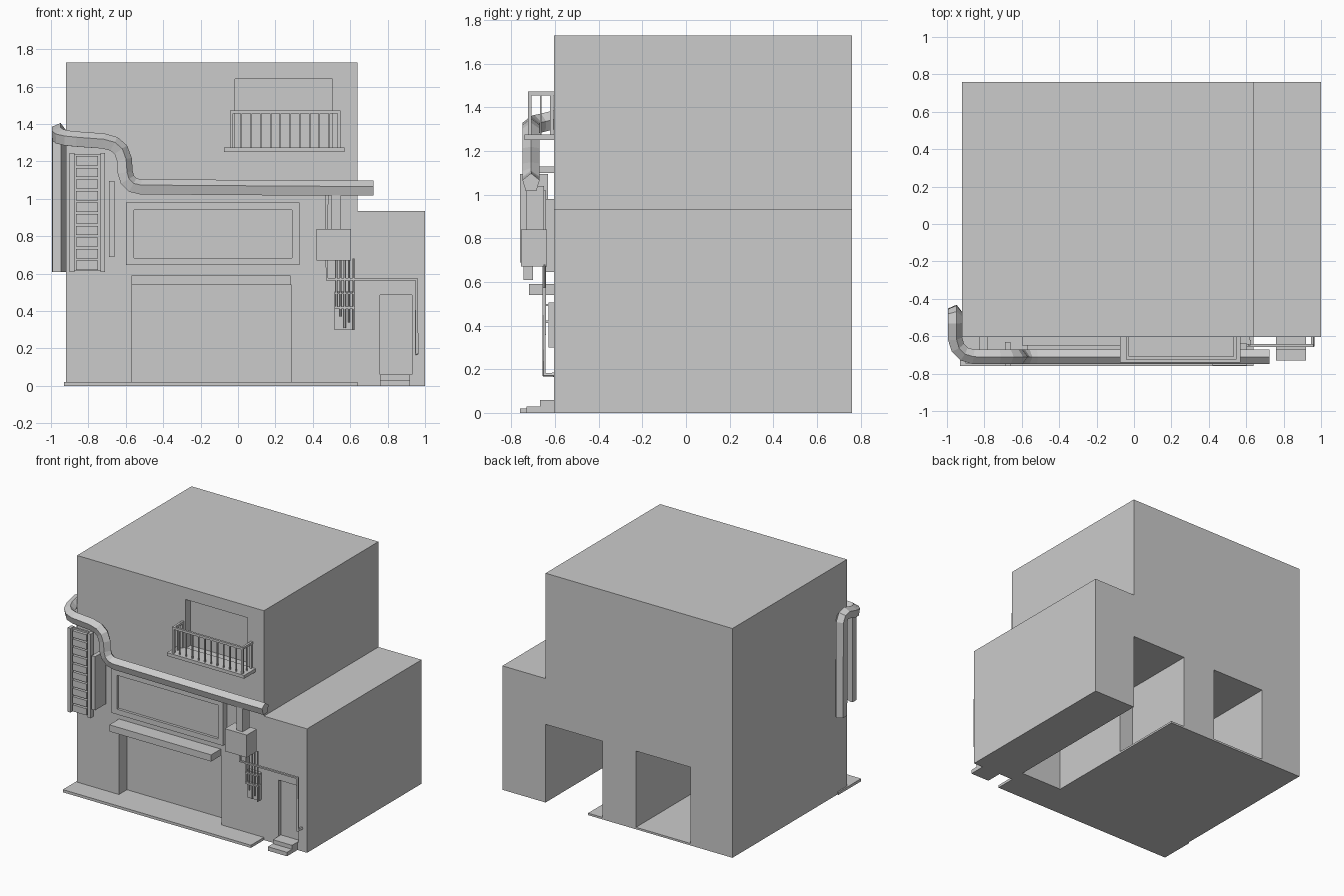
import bpy, bmesh, math
from mathutils import Vector

if "Cube" in bpy.data.objects:
    bpy.data.objects.remove(bpy.data.objects["Cube"])


def mesh_object(name, bm):
    bmesh.ops.recalc_face_normals(bm, faces=bm.faces[:])
    me = bpy.data.meshes.new(name)
    bm.to_mesh(me)
    bm.free()
    ob = bpy.data.objects.new(name, me)
    bpy.context.collection.objects.link(ob)
    return ob


def add_box(bm, x0, x1, y0, y1, z0, z1):
    verts = bmesh.ops.create_cube(bm, size=1)["verts"]
    for v in verts:
        v.co = Vector((x0 + (v.co.x + .5) * (x1 - x0),
                       y0 + (v.co.y + .5) * (y1 - y0),
                       z0 + (v.co.z + .5) * (z1 - z0)))


def boxes(name, *specs):
    bm = bmesh.new()
    for s in specs:
        add_box(bm, *s)
    return mesh_object(name, bm)


def cut(target, *specs):
    for s in specs:
        cutter = boxes("cutter", s)
        cutter.hide_render = True
        mod = target.modifiers.new("opening", 'BOOLEAN')
        mod.operation = 'DIFFERENCE'
        mod.solver = 'EXACT'
        mod.object = cutter
        bpy.context.view_layer.objects.active = target
        bpy.ops.object.modifier_apply(modifier=mod.name)
        bpy.data.objects.remove(cutter)


def sweep(name, path, profile):
    """Sweep a closed profile along a path, carrying the frame along."""
    pts = [Vector(p) for p in path]
    segs = [(b - a).normalized() for a, b in zip(pts, pts[1:])]
    bm = bmesh.new()
    t = segs[0]
    n = Vector((0, 0, 1)) if abs(t.z) < .7 else Vector((0, -1, 0))
    rings = []
    for i, p in enumerate(pts):
        a, b = segs[max(i - 1, 0)], segs[min(i, len(segs) - 1)]
        new_t = (a + b).normalized()
        n = t.rotation_difference(new_t) @ n
        n = (n - new_t * n.dot(new_t)).normalized()
        t = new_t
        side = n.cross(t)
        rings.append([bm.verts.new(p + side * u + n * v) for u, v in profile])
    k = len(profile)
    for r, s in zip(rings, rings[1:]):
        for j in range(k):
            bm.faces.new((r[j], r[(j + 1) % k], s[(j + 1) % k], s[j]))
    bm.faces.new(rings[0][::-1])
    bm.faces.new(rings[-1])
    return mesh_object(name, bm)


def ngon(radius, sides, start=0.0):
    return [(radius * math.cos(start + math.tau * i / sides),
             radius * math.sin(start + math.tau * i / sides)) for i in range(sides)]


# Building: stepped block with a lower wing on the right
bm = bmesh.new()
outline = [(-.92, 0), (1, 0), (1, .935), (.64, .935), (.64, 1.73), (-.92, 1.73)]
face = bm.faces.new([bm.verts.new((x, -.605, z)) for x, z in outline])
ext = bmesh.ops.extrude_face_region(bm, geom=[face])["geom"]
bmesh.ops.translate(bm, vec=(0, 1.365, 0),
                    verts=[g for g in ext if isinstance(g, bmesh.types.BMVert)])
building = mesh_object("building", bm)
cut(building,
    (.285, .64, -.49, .9, -.1, .59),        # floorless rear passage
    (.165, .64, .18, .9, .015, .59),        # wider rear part of the passage
    (-.57, -.115, -.45, .9, .015, .59),     # rear room
    (-.57, .285, -.8, -.51, .02, .54),      # shop front recess
    (-.015, .505, -.8, -.545, 1.27, 1.64),  # balcony door
    (.76, .93, -.8, -.575, .06, .485))      # small side door

# Ground-level parts
boxes("front_pavement", (-.93, .64, -.76, -.49, 0, .02))
boxes("door_steps", (.76, .92, -.73, -.6, 0, .03), (.76, .92, -.67, -.6, .03, .06))
boxes("shop_ledge", (-.57, .28, -.72, -.6, .54, .59))

# Framed sign panel with a shallow recess
sign = boxes("sign_panel", (-.6, .33, -.65, -.6, .645, .98))
cut(sign, (-.555, .29, -.7, -.63, .685, .94))

# Balcony: slab, rails, posts and bars
boxes("balcony_slab", (-.075, .57, -.74, -.6, 1.25, 1.275))
xl, xr, yf = -.035, .54, -.717
r = .008
rail = [(xl - r, xr + r, yf - r, yf + r, 1.455, 1.472)]
for x in (xl, xr):
    rail.append((x - r, x + r, yf, -.605, 1.455, 1.472))
    for y in (yf, -.615):
        rail.append((x - r, x + r, y - r, y + r, 1.27, 1.46))
    rail.append((x - .004, x + .004, -.67, -.662, 1.27, 1.46))
for i in range(1, 11):
    x = xl + (xr - xl) * i / 11
    rail.append((x - .004, x + .004, yf - .004, yf + .004, 1.27, 1.46))
boxes("balcony_railing", *rail)

# Large five-sided tube: along the front, up, round the corner and down the side
tube_path = [(.725, -.71, 1.053), (.5, -.71, 1.053), (-.52, -.71, 1.06), (-.565, -.71, 1.07),
             (-.595, -.71, 1.1), (-.607, -.71, 1.14), (-.612, -.71, 1.21),
             (-.63, -.71, 1.26), (-.665, -.71, 1.29), (-.72, -.71, 1.305),
             (-.86, -.71, 1.315), (-.91, -.695, 1.32), (-.945, -.66, 1.328),
             (-.96, -.61, 1.34), (-.96, -.53, 1.362), (-.96, -.495, 1.355),
             (-.96, -.478, 1.32), (-.96, -.475, .61)]
sweep("sign_tube", tube_path, [(u * .92, v) for u, v in ngon(.045, 5, math.pi / 2)])

# Slatted vertical sign beside the shop front
slats = [(-.9, -.875, -.745, -.7, .61, 1.245), (-.735, -.71, -.745, -.7, .61, 1.245),
         (-.88, -.73, -.715, -.7, .615, 1.24)]
for i in range(10):
    z = .62 + i * .062
    slats.append((-.865, -.748, -.738, -.71, z, z + .05))
boxes("slatted_sign", *slats)
boxes("slatted_sign_mounts", (-.83, -.78, -.71, -.6, .75, .78), (-.83, -.78, -.71, -.6, 1.1, 1.13))

# Thin blade sign projecting from the wall
boxes("blade_sign", (-.69, -.66, -.76, -.632, .69, 1.095))

# Utility box with supply duct
boxes("utility_box", (.42, .603, -.757, -.638, .67, .84))
boxes("supply_duct", (.5, .55, -.73, -.65, .83, 1.04))

# Cables hanging below the box in front of a wall plate
boxes("cable_plate", (.515, .62, -.63, -.6, .3, .505))
for i, bottom in enumerate((.42, .37, .31, .34, .3)):
    x = .525 + .023 * i
    sweep("cable", [(x, -.648, .68), (x, -.648, bottom)], ngon(.006, 6))
boxes("cable_clamps", (.515, .625, -.655, -.62, .412, .424), (.515, .625, -.655, -.62, .49, .5))

# Drain pipe running over the small door
square = ngon(.011, 4, math.pi / 4)
sweep("wall_pipe", [(.475, -.65, 1.02), (.475, -.65, .57), (.955, -.65, .57),
                    (.955, -.65, .175), (.955, -.6, .175)], square)
